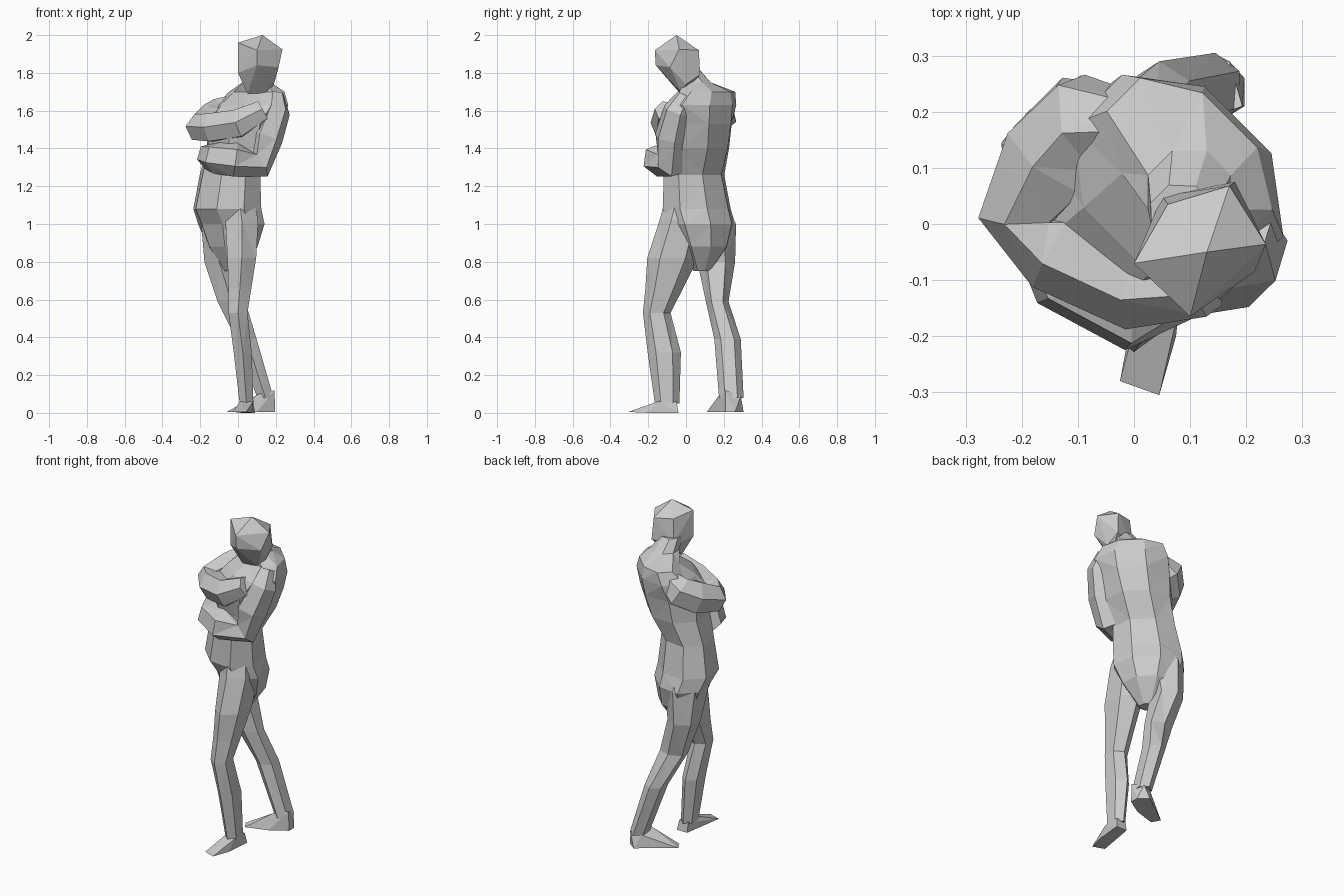
import bpy, bmesh, math
from mathutils import Vector, Quaternion


def finish(bm, name, turn=0.0):
    bmesh.ops.recalc_face_normals(bm, faces=bm.faces)
    bmesh.ops.triangulate(bm, faces=bm.faces)
    mesh = bpy.data.meshes.new(name)
    bm.to_mesh(mesh)
    bm.free()
    obj = bpy.data.objects.new(name, mesh)
    obj.rotation_euler.z = turn
    bpy.context.collection.objects.link(obj)
    return obj


def loft(name, stations, sides=6, turn=0.0, follow=False):
    """Stations are (x, y, z, radius_x, radius_y); follow tilts rings along the path."""
    bm = bmesh.new()
    pts = [Vector(s[:3]) for s in stations]
    rot, last, rings = Quaternion(), Vector((0, 0, 1)), []
    for i, s in enumerate(stations):
        if follow:
            t = (pts[min(i + 1, len(pts) - 1)] - pts[max(i - 1, 0)]).normalized()
            rot = last.rotation_difference(t) @ rot
            last = t
        ring = []
        for k in range(sides):
            a = 2 * math.pi * (k + 0.5) / sides
            off = Vector((s[3] * math.cos(a), s[-1] * math.sin(a), 0))
            ring.append(bm.verts.new(pts[i] + rot @ off))
        rings.append(ring)
    for lo, hi in zip(rings, rings[1:]):
        for k in range(sides):
            n = (k + 1) % sides
            bm.faces.new((lo[k], lo[n], hi[n], hi[k]))
    bm.faces.new(rings[0])
    bm.faces.new(rings[-1])
    return finish(bm, name, turn)


def hull(name, points):
    bm = bmesh.new()
    verts = [bm.verts.new(p) for p in points]
    bmesh.ops.convex_hull(bm, input=verts)
    loose = [v for v in bm.verts if not v.link_faces]
    bmesh.ops.delete(bm, geom=loose, context='VERTS')
    return finish(bm, name)


TURN = math.radians(-45)  # the upper body faces -x -y

# Faceted head with receding jaw
hull("head", [
    (.13, -.05, 2.0),
    (.10, -.165, 1.92), (.235, -.036, 1.925), (.17, .068, 1.92), (.06, .035, 1.93), (0, -.07, 1.96),
    (.10, -.16, 1.84), (.215, -.085, 1.83), (.18, .075, 1.79), (.05, .05, 1.78), (0, -.07, 1.80),
    (.05, -.03, 1.69), (.15, -.02, 1.69), (.19, .0, 1.74),
])

# Torso, from crotch up to neck
loft("torso", [
    (-.08, .04, .75, .05, .04),
    (-.085, .045, .88, .15, .125),
    (-.085, .035, 1.0, .205, .155),
    (-.08, .0, 1.08, .205, .17),
    (-.06, .0, 1.26, .185, .145),
    (-.03, .045, 1.40, .195, .175),
    (-.01, .055, 1.53, .215, .205),
    (0, .11, 1.63, .22, .165),
    (-.01, .15, 1.70, .18, .11),
    (.03, .11, 1.75, .08, .08),
    (.055, .07, 1.82, .065, .06),
], sides=8, turn=TURN)

# Crossed arms
loft("left_arm", [
    (.14, .14, 1.68, .05),
    (.17, .11, 1.60, .08),
    (.155, .05, 1.46, .095),
    (.13, .02, 1.32, .085),
    (.09, -.11, 1.34, .09),
    (-.02, -.14, 1.35, .085),
    (-.11, -.11, 1.36, .07),
], turn=TURN, follow=True)
loft("right_arm", [
    (-.11, .14, 1.65, .05),
    (-.185, .07, 1.58, .095),
    (-.18, -.02, 1.54, .10),
    (-.15, -.13, 1.51, .08),
    (-.07, -.125, 1.51, .085),
    (.08, -.07, 1.53, .085),
    (.17, .02, 1.60, .06),
], turn=TURN, follow=True)

# Legs
loft("left_leg", [
    (.0, .02, 1.20, .08, .11),
    (.02, -.015, 1.02, .10, .125),
    (.02, -.07, .82, .088, .135),
    (.01, -.115, .66, .07, .10),
    (.0, -.155, .53, .058, .073),
    (.025, -.115, .32, .055, .088),
    (.045, -.10, .05, .042, .065),
])
loft("right_leg", [
    (-.08, .08, 1.16, .09, .10),
    (-.095, .125, 1.0, .115, .14),
    (-.10, .16, .80, .09, .10),
    (-.035, .165, .59, .085, .06),
    (.045, .22, .39, .062, .07),
    (.145, .24, .08, .05, .065),
])

# Feet
hull("left_foot", [
    (-.025, -.28, .005), (.045, -.305, .005), (.075, -.20, .0), (.09, -.04, .0), (.02, -.04, .0),
    (.01, -.15, .06), (.08, -.15, .06), (.08, -.05, .06), (.02, -.05, .06),
])
hull("right_foot", [
    (-.06, .16, .005), (-.03, .11, .005), (.10, .15, .005), (.197, .21, .005), (.197, .26, .005), (.14, .305, .005),
    (.193, .21, .12), (.11, .18, .10), (.17, .29, .09), (.11, .27, .08),
])
